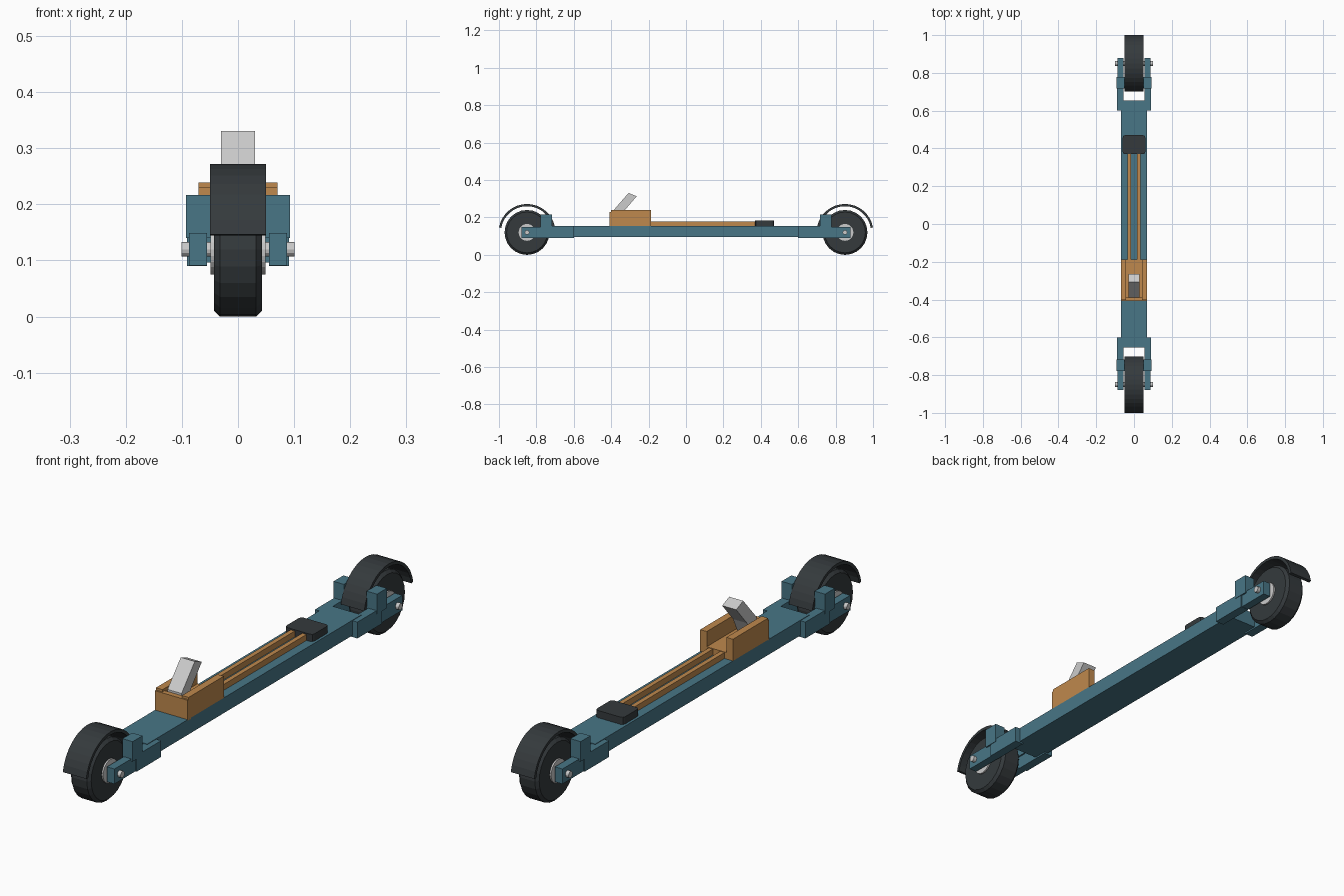
import bpy, bmesh, math
from mathutils import Matrix

if "Cube" in bpy.data.objects:
    bpy.data.objects.remove(bpy.data.objects["Cube"])


def material(name, rgb):
    m = bpy.data.materials.new(name)
    m.diffuse_color = (*rgb, 1)
    m.use_nodes = True
    m.node_tree.nodes["Principled BSDF"].inputs["Base Color"].default_value = m.diffuse_color
    return m


TEAL = material("teal_paint", (0.065, 0.18, 0.24))
OCHRE = material("ochre_plastic", (0.52, 0.25, 0.075))
BLACK = material("black_rubber", (0.035, 0.042, 0.046))


def finish(name, bm, mat=None):
    bmesh.ops.recalc_face_normals(bm, faces=bm.faces)
    me = bpy.data.meshes.new(name)
    bm.to_mesh(me)
    bm.free()
    ob = bpy.data.objects.new(name, me)
    bpy.context.collection.objects.link(ob)
    if mat:
        me.materials.append(mat)
    return ob


def box(name, x, y, z, mat=None, mirror=False):
    """Box from (min, max) ranges, optionally mirrored across x = 0."""
    bm = bmesh.new()
    for s in ((1, -1) if mirror else (1,)):
        c = [s * sum(x) / 2, sum(y) / 2, sum(z) / 2]
        d = [abs(r[1] - r[0]) for r in (x, y, z)]
        bmesh.ops.create_cube(bm, size=1, matrix=Matrix.Translation(c) @ Matrix.Diagonal((*d, 1)))
    return finish(name, bm, mat)


def extrude_x(name, profile, half, mat=None):
    """Extrude a (y, z) profile across x."""
    bm = bmesh.new()
    face = bm.faces.new([bm.verts.new((-half, y, z)) for y, z in profile])
    ext = bmesh.ops.extrude_face_region(bm, geom=[face], use_keep_orig=True)
    verts = [v for v in ext["geom"] if isinstance(v, bmesh.types.BMVert)]
    bmesh.ops.translate(bm, verts=verts, vec=(2 * half, 0, 0))
    return finish(name, bm, mat)


def disc(name, y, r, half, segs, mat=None, chamfer=0):
    """Cylinder along x at axle height, with optional chamfered rims."""
    bm = bmesh.new()
    prof = [(-half, r - chamfer), (half, r - chamfer)]
    if chamfer:
        prof[1:1] = [(-half + chamfer, r), (half - chamfer, r)]
    rings = [[bm.verts.new((x, y + rr * math.sin(2 * math.pi * i / segs),
                            AXLE_Z - rr * math.cos(2 * math.pi * i / segs)))
              for i in range(segs)] for x, rr in prof]
    for a, b in zip(rings, rings[1:]):
        for i in range(segs):
            j = (i + 1) % segs
            bm.faces.new((a[i], a[j], b[j], b[i]))
    bm.faces.new(rings[0])
    bm.faces.new(rings[-1])
    return finish(name, bm, mat)


AXLE_Z, AXLE_Y = 0.12, 0.85

# Main beam
box("beam", (-0.07, 0.07), (-0.655, 0.655), (0.096, 0.155), TEAL)

# Wheel, fork and fender at each end
for end, s in (("front", -1), ("rear", 1)):
    y = s * AXLE_Y
    box(end + "_fork_lugs", (0.055, 0.091), (s * 0.60, s * 0.75), (0.09, 0.153), TEAL, True)
    box(end + "_fork_arms", (0.055, 0.087), (s * 0.66, s * 0.88), (0.091, 0.149), TEAL, True)
    box(end + "_fender_posts", (0.049, 0.093), (s * 0.717, s * 0.777), (0.14, 0.217), TEAL, True)
    disc(end + "_tyre", y, 0.12, 0.043, 24, BLACK, 0.011)
    disc(end + "_hub", y, 0.045, 0.049, 24)
    disc(end + "_axle", y, 0.0125, 0.101, 12)
    arc = [math.radians(10 + 160 * i / 16) for i in range(17)]
    path = [(0.152, a) for a in arc] + [(0.14, a) for a in reversed(arc)]
    extrude_x(end + "_fender", [(y + r * math.cos(a), AXLE_Z + r * math.sin(a)) for r, a in path],
              0.05, BLACK)

# Boot binding: floor, side walls, front wall, twin rails
box("binding_floor", (-0.045, 0.045), (-0.39, -0.187), (0.15, 0.18), OCHRE)
box("binding_walls", (0.042, 0.07), (-0.402, -0.187), (0.15, 0.239), OCHRE, True)
box("binding_front", (-0.07, 0.07), (-0.408, -0.388), (0.15, 0.23), OCHRE)
box("guide_rails", (0.016, 0.034), (-0.2, 0.39), (0.15, 0.178), OCHRE, True)

# Leaning latch lever
extrude_x("binding_lever", [(-0.388, 0.175), (-0.388, 0.238), (-0.307, 0.331),
                            (-0.264, 0.313), (-0.33, 0.236), (-0.36, 0.175)], 0.03)

# Heel pad with softened corners
bm = bmesh.new()
bmesh.ops.create_cube(bm, size=1, matrix=Matrix.Translation((0, 0.42, 0.167))
                      @ Matrix.Diagonal((0.12, 0.1, 0.032, 1)))
edges = [e for e in bm.edges if abs(e.verts[0].co.z - e.verts[1].co.z) > 0.01]
bmesh.ops.bevel(bm, geom=edges, offset=0.012, segments=2, profile=0.5, affect='EDGES')
finish("heel_pad", bm, BLACK)
